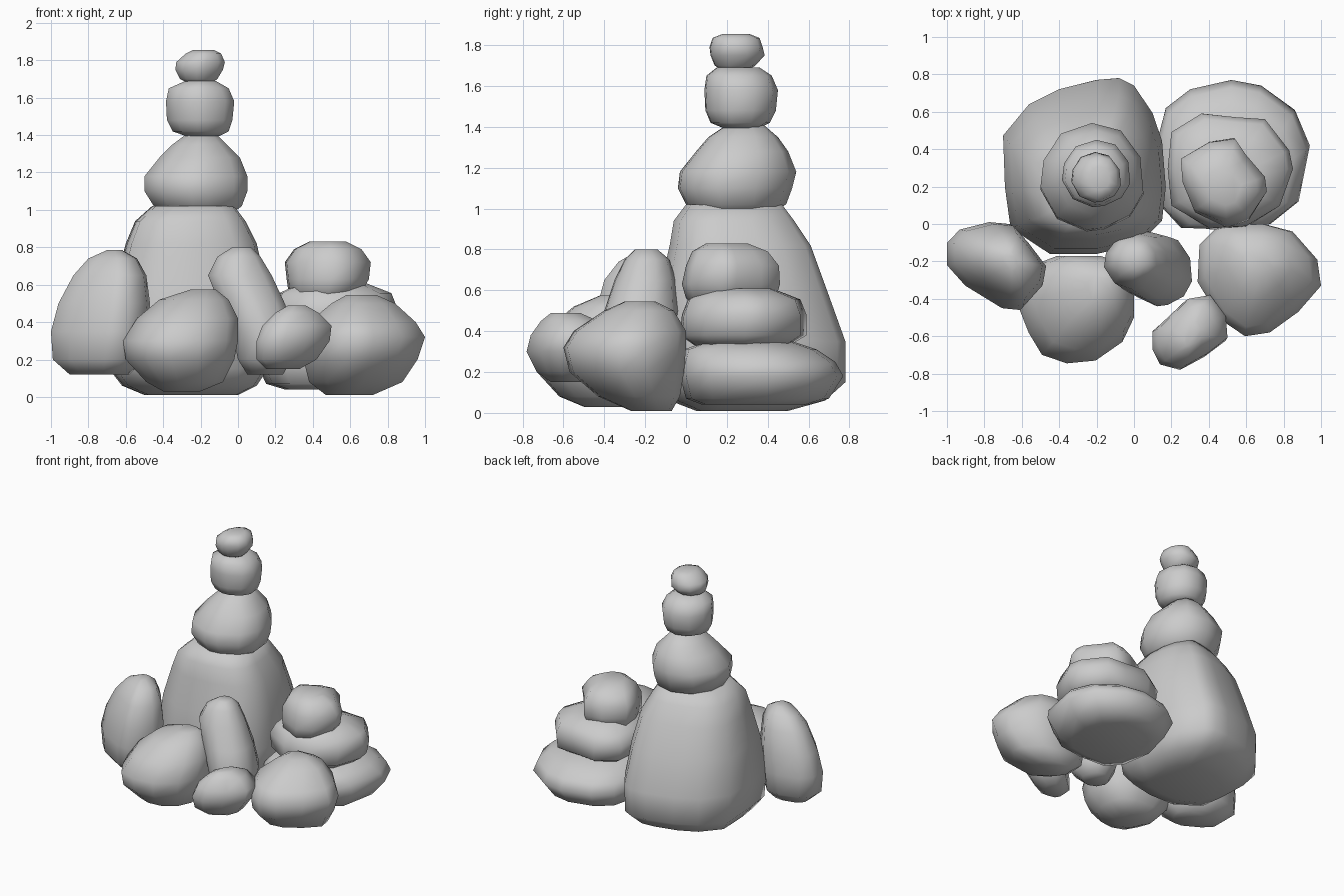
import bpy, bmesh
from math import atan2


def rock(name, outline, rings):
    """Loft a top-view outline through rings of (z, x0, x1, y0, y1)."""
    xs, ys = [p[0] for p in outline], [p[1] for p in outline]
    ax, bx, ay, by = min(xs), max(xs), min(ys), max(ys)
    unit = [((x - ax) / (bx - ax), (y - ay) / (by - ay)) for x, y in outline]
    unit.sort(key=lambda p: atan2(p[1] - .5, p[0] - .5))
    bm = bmesh.new()
    loops = [[bm.verts.new((x0 + u * (x1 - x0), y0 + v * (y1 - y0), z)) for u, v in unit]
             for z, x0, x1, y0, y1 in rings]
    n = len(unit)
    for a, b in zip(loops, loops[1:]):
        for i in range(n):
            j = (i + 1) % n
            bm.faces.new((a[i], a[j], b[j], b[i]))
    bm.faces.new(loops[0][::-1])
    bm.faces.new(loops[-1])
    bmesh.ops.recalc_face_normals(bm, faces=bm.faces[:])
    for f in bm.faces:
        f.smooth = True
    me = bpy.data.meshes.new(name)
    bm.to_mesh(me)
    bm.free()
    ob = bpy.data.objects.new(name, me)
    bpy.context.collection.objects.link(ob)
    return ob


# Irregular rounded outline shared by the stacked stones
ROUND = [(1, .35), (.97, .68), (.78, .93), (.5, 1), (.2, .9), (.03, .65),
         (0, .4), (.16, .12), (.45, 0), (.62, .02), (.87, .14)]

# Tall cairn
rock("cairn_base",
     [(-.7, .48), (-.56, .65), (-.4, .73), (-.2, .78), (-.08, .79), (0, .75), (.1, .6),
      (.15, .45), (.17, .2), (.15, .02), (.02, -.11), (-.2, -.16), (-.45, -.16),
      (-.66, -.02), (-.69, .2)],
     [(.01, -.5, 0, .05, .5), (.06, -.62, .10, -.08, .68), (.15, -.69, .16, -.15, .78),
      (.35, -.70, .17, -.16, .78), (.60, -.66, .15, -.13, .69), (.82, -.60, .10, -.08, .61),
      (.94, -.55, .04, -.06, .53), (1.02, -.46, -.02, 0, .47)])
rock("cairn_second_stone", ROUND,
     [(.96, -.34, -.06, .08, .38), (1.02, -.45, .02, 0, .49), (1.10, -.50, .05, -.04, .52),
      (1.18, -.50, .05, -.03, .54), (1.28, -.42, .01, .05, .50), (1.35, -.35, -.06, .11, .45),
      (1.41, -.27, -.12, .2, .38)])
rock("cairn_third_stone", ROUND,
     [(1.395, -.28, -.10, .18, .36), (1.42, -.35, -.05, .12, .41), (1.48, -.38, -.03, .095, .44),
      (1.58, -.385, -.02, .09, .45), (1.65, -.37, -.05, .10, .42), (1.69, -.28, -.12, .15, .36)])
rock("cairn_top_stone", ROUND,
     [(1.67, -.25, -.15, .19, .29), (1.70, -.31, -.11, .14, .34), (1.75, -.335, -.08, .12, .385),
      (1.79, -.33, -.07, .115, .375), (1.835, -.28, -.09, .13, .36), (1.855, -.24, -.13, .18, .31)])

# Low stack of flat stones at the back right
rock("flat_stack_bottom",
     [(.17, .62), (.3, .72), (.52, .77), (.68, .74), (.86, .61), (.94, .42), (.88, .12),
      (.73, 0), (.5, -.03), (.25, -.02), (.14, .1), (.1, .35)],
     [(.04, .25, .75, .08, .6), (.07, .15, .85, 0, .7), (.18, .1, .94, -.03, .77),
      (.25, .12, .92, -.03, .73), (.31, .18, .86, -.01, .64), (.35, .28, .74, .1, .52)])
rock("flat_stack_middle",
     [(.2, .5), (.36, .6), (.55, .58), (.7, .57), (.83, .4), (.85, .3), (.78, .1),
      (.6, -.01), (.4, -.02), (.2, .1), (.18, .3)],
     [(.325, .28, .75, .05, .5), (.38, .2, .83, -.03, .59), (.48, .18, .85, -.02, .59),
      (.555, .22, .82, .01, .56), (.61, .34, .68, .1, .42)])
rock("flat_stack_top",
     [(.25, .35), (.4, .44), (.54, .46), (.6, .37), (.7, .25), (.71, .17), (.62, .03),
      (.5, -.01), (.32, .07), (.26, .22)],
     [(.52, .32, .6, .05, .35), (.56, .27, .66, 0, .44), (.63, .26, .70, -.02, .46),
      (.72, .25, .71, 0, .455), (.79, .30, .66, .03, .40), (.83, .38, .58, .1, .3)])

# Front boulders
rock("right_boulder",
     [(.46, 0), (.36, -.1), (.35, -.3), (.47, -.5), (.6, -.59), (.73, -.57), (.88, -.46),
      (1, -.32), (.98, -.18), (.85, -.03), (.7, .01)],
     [(.01, .47, .72, -.27, -.07), (.08, .38, .88, -.43, -.03), (.2, .35, .96, -.57, -.01),
      (.32, .34, 1, -.6, 0), (.4, .38, .95, -.55, 0), (.5, .5, .84, -.4, -.06),
      (.545, .58, .74, -.3, -.15)])
rock("pebble",
     [(.1, -.57), (.1, -.67), (.14, -.75), (.25, -.78), (.38, -.71), (.5, -.62),
      (.49, -.5), (.4, -.38), (.28, -.4)],
     [(.15, .15, .33, -.66, -.5), (.2, .1, .42, -.73, -.43), (.3, .1, .49, -.78, -.39),
      (.38, .13, .5, -.76, -.38), (.45, .2, .43, -.71, -.43), (.49, .27, .36, -.66, -.52)])
rock("front_left_boulder",
     [(-.58, -.3), (-.6, -.45), (-.55, -.58), (-.48, -.7), (-.35, -.745), (-.2, -.73),
      (-.06, -.63), (0, -.5), (0, -.35), (-.06, -.22), (-.2, -.17), (-.4, -.17), (-.5, -.21)],
     [(.03, -.4, -.2, -.5, -.3), (.08, -.49, -.08, -.62, -.22), (.2, -.6, -.02, -.73, -.18),
      (.3, -.615, 0, -.745, -.17), (.42, -.54, 0, -.67, -.17), (.52, -.42, -.05, -.55, -.2),
      (.575, -.25, -.12, -.42, -.28)])

# Upright stones
rock("centre_upright_stone", ROUND,
     [(.12, .05, .24, -.33, -.14), (.2, 0, .29, -.42, -.09), (.35, -.03, .31, -.44, -.06),
      (.5, -.1, .25, -.40, -.04), (.65, -.16, .18, -.35, -.05), (.75, -.11, .12, -.3, -.08),
      (.80, -.03, .07, -.25, -.14)])
rock("left_upright_stone",
     [(-1, -.1), (-.93, -.03), (-.77, .01), (-.66, 0), (-.57, -.1), (-.47, -.23), (-.49, -.34),
      (-.6, -.46), (-.7, -.45), (-.9, -.33), (-1, -.22)],
     [(.12, -.9, -.58, -.35, -.08), (.2, -.99, -.5, -.44, 0), (.35, -1, -.48, -.46, .01),
      (.5, -.96, -.47, -.44, 0), (.65, -.88, -.49, -.4, -.04), (.74, -.8, -.54, -.33, -.09),
      (.785, -.7, -.62, -.25, -.15)])
